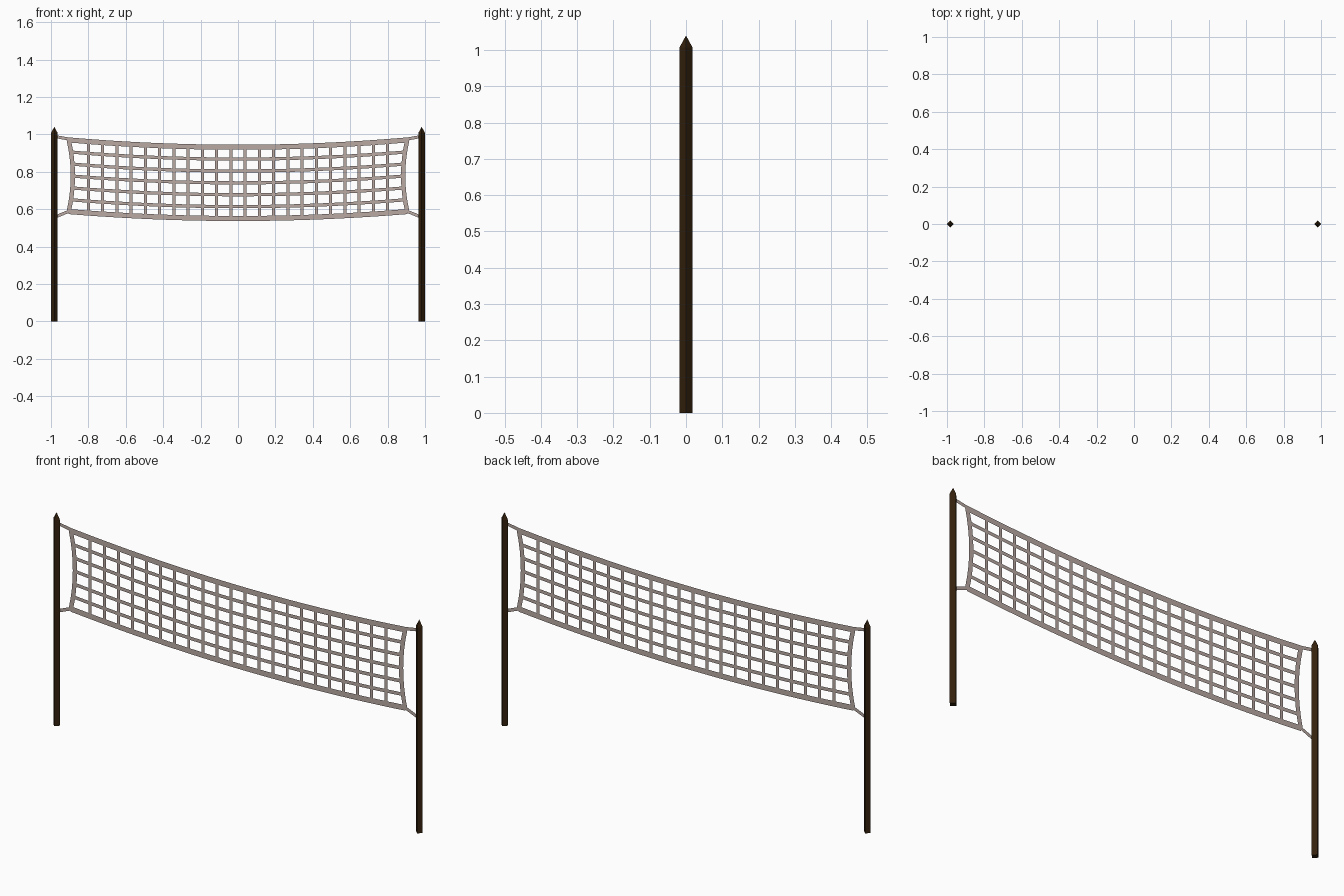
import bpy, bmesh, math
from mathutils import Vector

if "Cube" in bpy.data.objects:
    bpy.data.objects.remove(bpy.data.objects["Cube"])


def material(name, rgb):
    m = bpy.data.materials.new(name)
    m.diffuse_color = (*rgb, 1)
    m.use_nodes = True
    m.node_tree.nodes["Principled BSDF"].inputs["Base Color"].default_value = m.diffuse_color
    return m


WOOD = material("dark wood", (0.034, 0.0155, 0.004))
CORD = material("grey cord", (0.49, 0.40, 0.37))


def finish(name, bm, mat):
    me = bpy.data.meshes.new(name)
    bm.to_mesh(me)
    bm.free()
    me.materials.append(mat)
    ob = bpy.data.objects.new(name, me)
    bpy.context.collection.objects.link(ob)
    return ob


def strip(bm, pts, width):
    """Flat ribbon in the y = 0 plane following (x, z) points."""
    pts = [Vector(p) for p in pts]
    rows = []
    for i, p in enumerate(pts):
        d = (pts[min(i + 1, len(pts) - 1)] - pts[max(i - 1, 0)]).normalized()
        n = Vector((-d.y, d.x)) * width / 2
        rows.append([bm.verts.new((q.x, 0, q.y)) for q in (p - n, p + n)])
    for (a, b), (c, d) in zip(rows, rows[1:]):
        f = bm.faces.new((a, c, d, b))
        f.normal_update()
        if f.normal.y > 0:
            f.normal_flip()


# Net shape: t = 0 at the top band, 1 at the bottom band
def net_z(x, t):
    k = (x / 0.905) ** 2
    top, bottom = 0.931 + 0.039 * k, 0.550 + 0.037 * k
    return top + (bottom - top) * t


def side_x(t):
    return 0.883 + 0.022 * (2 * t - 1) ** 2


def row(t, segments=24):
    w = side_x(t)
    xs = [w * (2 * i / segments - 1) for i in range(segments + 1)]
    return [(x, net_z(x, t)) for x in xs]


# Pointed square posts, turned corner-on
POST_X, R = 0.982, 0.018
for side, label in ((-1, "left"), (1, "right")):
    bm = bmesh.new()
    rings = []
    for z in (0, 1.007):
        rings.append([bm.verts.new((side * POST_X + R * math.cos(a * math.pi / 2),
                                    R * math.sin(a * math.pi / 2), z)) for a in range(4)])
    tip = bm.verts.new((side * POST_X, 0, 1.04))
    lo, hi = rings
    bm.faces.new(lo[::-1])
    for i in range(4):
        j = (i + 1) % 4
        bm.faces.new((lo[i], lo[j], hi[j], hi[i]))
        bm.faces.new((hi[i], hi[j], tip))
    finish(label + "_post", bm, WOOD)

# Top and bottom bands
for t, label in ((0, "top"), (1, "bottom")):
    bm = bmesh.new()
    strip(bm, row(t), 0.027)
    finish(label + "_band", bm, CORD)

# Bowed side bands and tie ropes
for side, label in ((-1, "left"), (1, "right")):
    bm = bmesh.new()
    strip(bm, [(side * side_x(i / 8), net_z(0.905, i / 8)) for i in range(9)], 0.023)
    finish(label + "_side_band", bm, CORD)
    bm = bmesh.new()
    strip(bm, [(side * 0.978, 0.988), (side * 0.90, 0.974)], 0.016)
    strip(bm, [(side * 0.978, 0.558), (side * 0.90, 0.590)], 0.016)
    finish(label + "_tie_ropes", bm, CORD)

# Mesh cords
bm = bmesh.new()
for i in range(1, 6):
    strip(bm, row(i / 6), 0.017)
finish("horizontal_cords", bm, CORD)

bm = bmesh.new()
for i in range(22):
    x = (i - 10.5) * 0.0762
    strip(bm, [(x, net_z(x, 1)), (x, net_z(x, 0))], 0.016)
finish("vertical_cords", bm, CORD)
